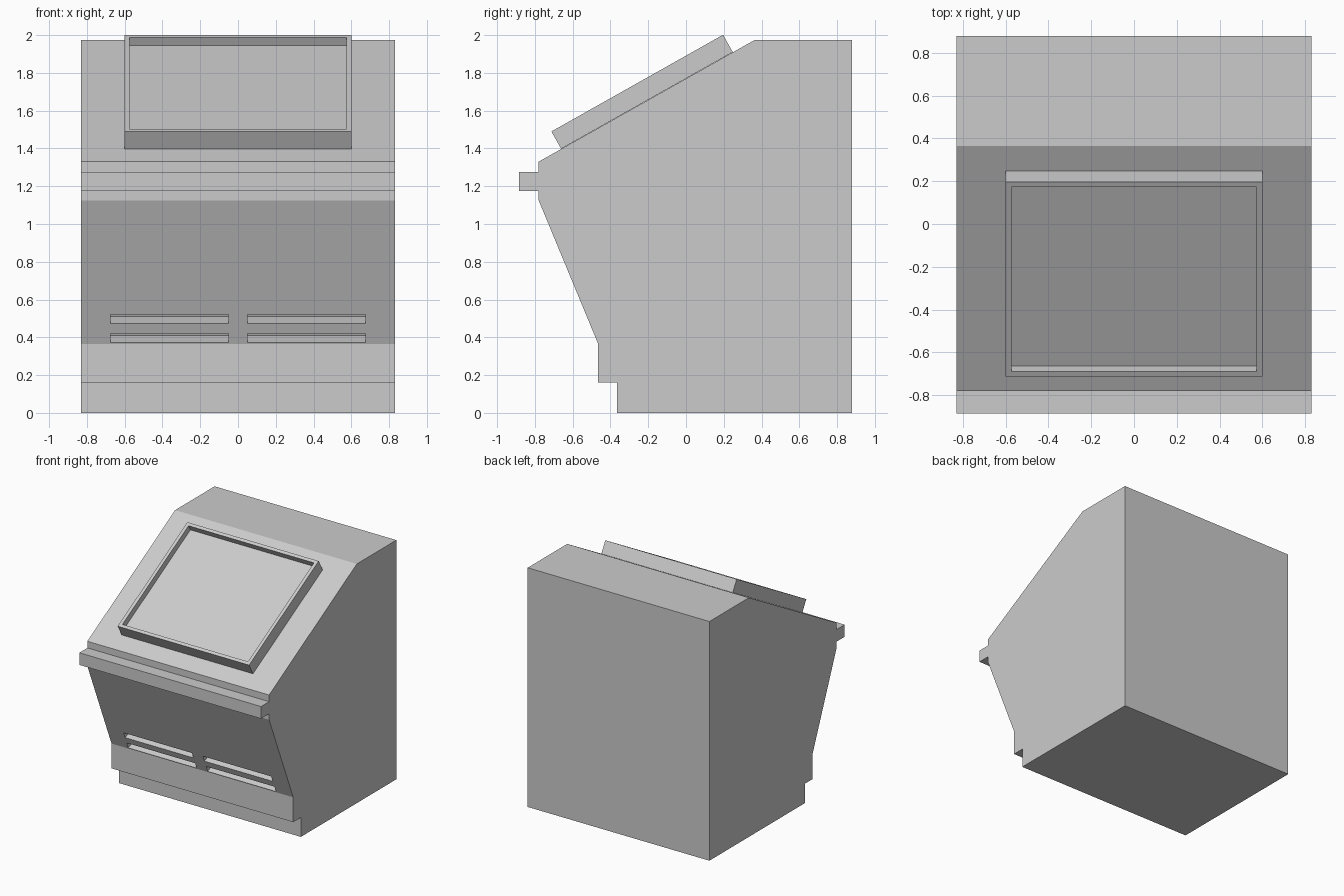
import bpy, bmesh, math
from mathutils import Vector, Matrix

if "Cube" in bpy.data.objects:
    bpy.data.objects.remove(bpy.data.objects["Cube"])

grey = bpy.data.materials.new("light grey")
grey.diffuse_color = (0.6, 0.6, 0.6, 1)
grey.use_nodes = True
grey.node_tree.nodes["Principled BSDF"].inputs["Base Color"].default_value = grey.diffuse_color


def finish(name, bm):
    bmesh.ops.recalc_face_normals(bm, faces=bm.faces)
    me = bpy.data.meshes.new(name)
    bm.to_mesh(me)
    bm.free()
    me.materials.append(grey)
    ob = bpy.data.objects.new(name, me)
    bpy.context.scene.collection.objects.link(ob)
    return ob


def extrude_profile(name, pts, half):
    """Side profile (y, z) extruded along x."""
    bm = bmesh.new()
    face = bm.faces.new([bm.verts.new((-half, y, z)) for y, z in pts])
    out = bmesh.ops.extrude_face_region(bm, geom=[face])
    verts = [g for g in out["geom"] if isinstance(g, bmesh.types.BMVert)]
    bmesh.ops.translate(bm, verts=verts, vec=(2 * half, 0, 0))
    return finish(name, bm)


# Cabinet body with kick step, sloped front, shelf lip and sloped desk top
body = extrude_profile("cabinet_body", [
    (0.88, 0), (-0.365, 0), (-0.365, 0.16), (-0.465, 0.16), (-0.465, 0.365),
    (-0.78, 1.125), (-0.78, 1.175), (-0.885, 1.175), (-0.885, 1.275),
    (-0.78, 1.275), (-0.78, 1.33), (0.365, 1.975), (0.88, 1.975)], 0.83)

# Four vent slots cut square into the lower sloped front
up = Vector((0, -0.315, 0.76)).normalized()
inward = Vector((0, up.z, -up.y))
bm = bmesh.new()
for side in (-1, 1):
    for z in (0.372, 0.472):
        foot = Vector((side * 0.3625, -0.465 - 0.315 * (z - 0.365) / 0.76, z))
        centre = foot + up * 0.026 + inward * 0.025
        basis = Matrix((Vector((1, 0, 0)), inward, up)).transposed().to_4x4()
        bmesh.ops.create_cube(bm, size=1, matrix=Matrix.Translation(centre)
                              @ basis @ Matrix.Diagonal((0.625, 0.15, 0.052, 1)))
cutter = finish("vent_cutter", bm)
cutter.hide_render = True
mod = body.modifiers.new("vents", 'BOOLEAN')
mod.object = cutter
mod.operation = 'DIFFERENCE'
mod.solver = 'EXACT'
bpy.context.view_layer.objects.active = body
bpy.ops.object.modifier_apply(modifier=mod.name)
bpy.data.objects.remove(cutter)

# Framed screen lying on the desk slope: box with an inset, recessed top
bm = bmesh.new()
bmesh.ops.create_cube(bm, size=1, matrix=Matrix.Diagonal((1.2, 1.043, 0.105, 1)))
top = max(bm.faces, key=lambda f: f.calc_center_median().z)
bmesh.ops.inset_region(bm, faces=[top], thickness=0.038)
out = bmesh.ops.extrude_face_region(bm, geom=[top])
verts = [g for g in out["geom"] if isinstance(g, bmesh.types.BMVert)]
bmesh.ops.translate(bm, verts=verts, vec=(0, 0, -0.05))
bmesh.ops.delete(bm, geom=[f for f in [top] if f.is_valid], context='FACES')
screen = finish("framed_screen", bm)
screen.location = (0, -0.2325, 1.70)
screen.rotation_euler.x = math.atan2(0.645, 1.145)
